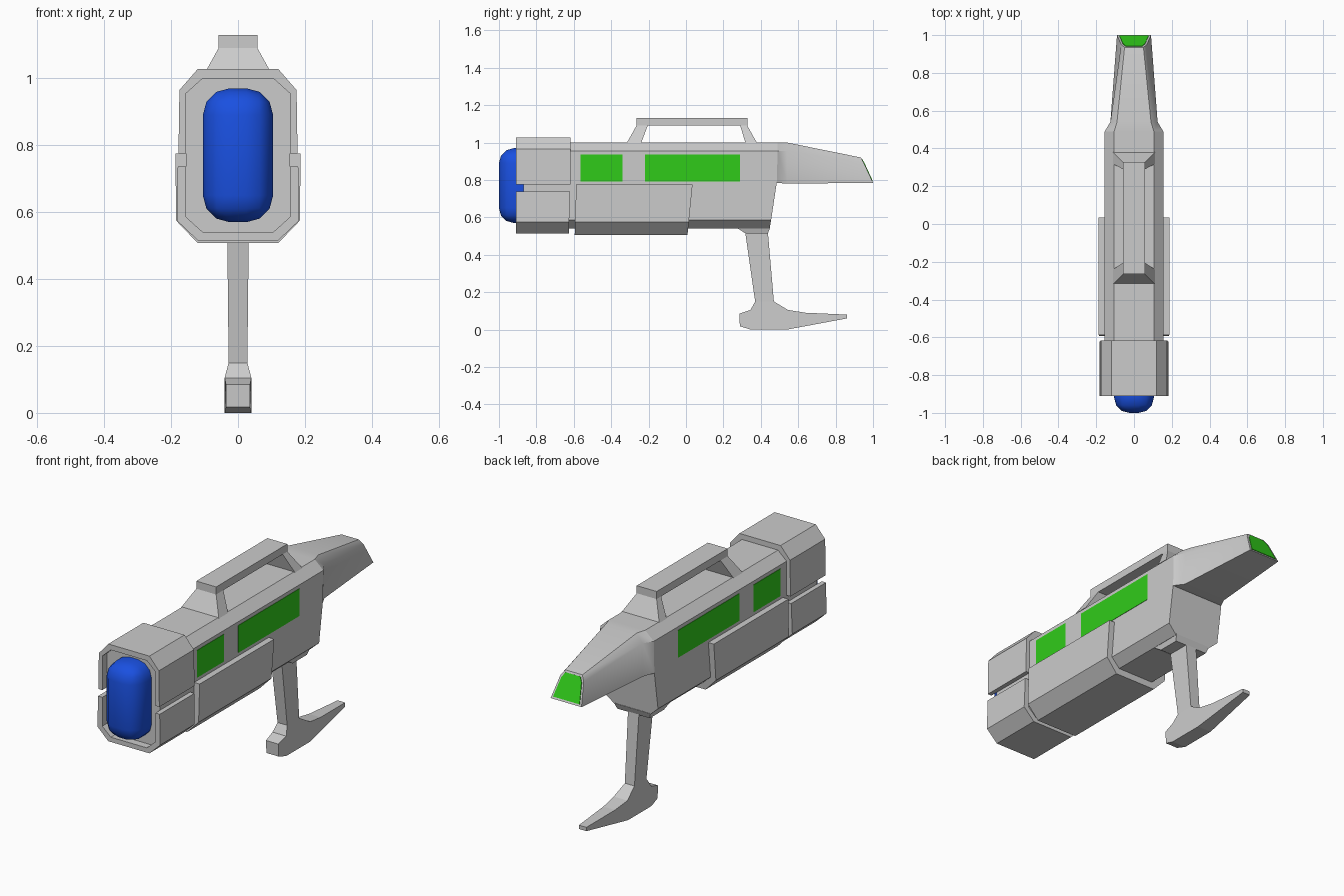
import bpy, bmesh
from math import radians
from mathutils import Vector

if "Cube" in bpy.data.objects:
    bpy.data.objects.remove(bpy.data.objects["Cube"])


def material(name, color):
    m = bpy.data.materials.new(name)
    m.diffuse_color = color
    m.use_nodes = True
    m.node_tree.nodes["Principled BSDF"].inputs["Base Color"].default_value = m.diffuse_color
    return m


GREEN = material("green", (0.03, 0.6, 0.01, 1))
BLUE = material("blue", (0.01, 0.08, 0.75, 1))


def finish(name, bm, mat=None, smooth=None):
    bmesh.ops.recalc_face_normals(bm, faces=bm.faces)
    me = bpy.data.meshes.new(name)
    bm.to_mesh(me)
    bm.free()
    ob = bpy.data.objects.new(name, me)
    bpy.context.collection.objects.link(ob)
    if mat:
        me.materials.append(mat)
    if smooth:
        bpy.ops.object.select_all(action='DESELECT')
        ob.select_set(True)
        bpy.context.view_layer.objects.active = ob
        bpy.ops.object.shade_smooth_by_angle(angle=radians(smooth))
    return ob


def loft(name, rings, mat=None, smooth=None):
    """Skin a list of equal-length closed rings and cap both ends."""
    bm = bmesh.new()
    vs = [[bm.verts.new(p) for p in ring] for ring in rings]
    n = len(vs[0])
    for a, b in zip(vs, vs[1:]):
        for i in range(n):
            j = (i + 1) % n
            bm.faces.new((a[i], a[j], b[j], b[i]))
    bm.faces.new(vs[0])
    bm.faces.new(vs[-1])
    return finish(name, bm, mat, smooth)


def sym(half):
    """Mirror a half section across x = 0 into a closed ring."""
    return list(half) + [(-x, y, z) for x, y, z in reversed(half)]


def prism(name, profile):
    """Side profile of (y, z, half width) points, spread to both sides."""
    return loft(name, [[(s * w, y, z) for y, z, w in profile] for s in (1, -1)])


def shell(name, outer, inner, y_ends):
    """U-shaped shell; outer/inner are half sections (x, z), y_ends are functions of z."""
    rings = []
    for yf in y_ends:
        o = sym([(x, yf(z), z) for x, z in outer])
        i = sym([(x, yf(z), z) for x, z in inner])
        rings.append(o + i[::-1])
    return loft(name, rings)


def box(name, lo, hi, mat=None):
    (x0, y0, z0), (x1, y1, z1) = lo, hi
    return loft(name, [[(x, y0, z0), (x, y1, z0), (x, y1, z1), (x, y0, z1)]
                       for x in (x0, x1)], mat)


# main octagonal body with slanted rear wall
front = [(.105, -.87, 1.0), (.155, -.87, .955), (.155, -.87, .785),
         (.155, -.87, .585), (.105, -.87, .54)]
rear = [(.105, .49, 1.0), (.155, .49, .955), (.155, .485, .785),
        (.155, .455, .585), (.105, .447, .54)]
loft("body", [sym(front), sym(rear)])

# tapered tail with green end window
tip = [(.05, .935, .92), (.068, .95, .893), (.09, 1.0, .785)]
loft("tail", [sym(rear[:3]),
              sym([(.09, .54, 1.0), (.125, .54, .955), (.125, .54, .78)]),
              sym(tip)], smooth=35)
centre, normal = Vector((0, .968, .852)), Vector((0, .9, .433))
window = [centre + (Vector(p) - centre) * .86 for p in sym(tip)]
loft("tail_window", [[p + normal * d for p in window] for d in (-.004, .003)], GREEN)

# split collar around the front
shell("collar_upper", [(.178, .775), (.175, .965), (.12, 1.028)],
      [(.155, .775), (.155, .955), (.105, 1.0)],
      [lambda z: -.91, lambda z: -.617])
shell("collar_lower", [(.18, .737), (.183, .575), (.12, .515)],
      [(.155, .737), (.155, .585), (.105, .54)],
      [lambda z: -.91, lambda z: -.62 - (.737 - z) * .03])

# lower cover wrapped around sides and belly
shell("lower_cover", [(.187, .775), (.185, .575), (.12, .507)],
      [(.154, .775), (.154, .585), (.104, .541)],
      [lambda z: -.587 - (.775 - z) * .03, lambda z: .035 - (.775 - z) * .1])

# green side panels
for side, s in (("right", 1), ("left", -1)):
    for part, y0, y1 in (("front", -.565, -.34), ("rear", -.22, .29)):
        box(f"panel_{part}_{side}", (s * .15, y0, .792), (s * .157, y1, .936), GREEN)

# blue rounded emitter
bm = bmesh.new()
bmesh.ops.create_cube(bm, size=1)
bmesh.ops.scale(bm, vec=(.21, .24, .40), verts=bm.verts)
bmesh.ops.translate(bm, vec=(0, -.88, .77), verts=bm.verts)
bmesh.ops.bevel(bm, geom=bm.edges[:], offset=.08, segments=3, profile=.5, affect='EDGES')
finish("emitter", bm, BLUE, smooth=60)

# carrying handle
box("handle_bar", (-.058, -.265, 1.09), (.058, .328, 1.13))
prism("handle_front_leg", [(-.317, .997, .11), (-.265, 1.09, .058),
                           (-.205, 1.09, .058), (-.24, .997, .11)])
prism("handle_rear_leg", [(.38, .997, .11), (.328, 1.09, .058),
                          (.29, 1.09, .058), (.318, .997, .11)])

# grip mount, stem and foot
prism("grip_mount", [(.27, .545, .105), (.32, .513, .095), (.437, .513, .095), (.45, .545, .105)])
prism("grip_stem", [(.315, .53, .032), (.37, .148, .028), (.47, .148, .028), (.437, .53, .032)])
prism("grip_foot", [(.37, .15, .028), (.345, .105, .04), (.285, .085, .036), (.288, .018, .036),
                    (.345, 0, .04), (.54, 0, .04), (.862, .06, .022), (.862, .08, .022),
                    (.64, .09, .034), (.545, .105, .04), (.47, .15, .028)])
